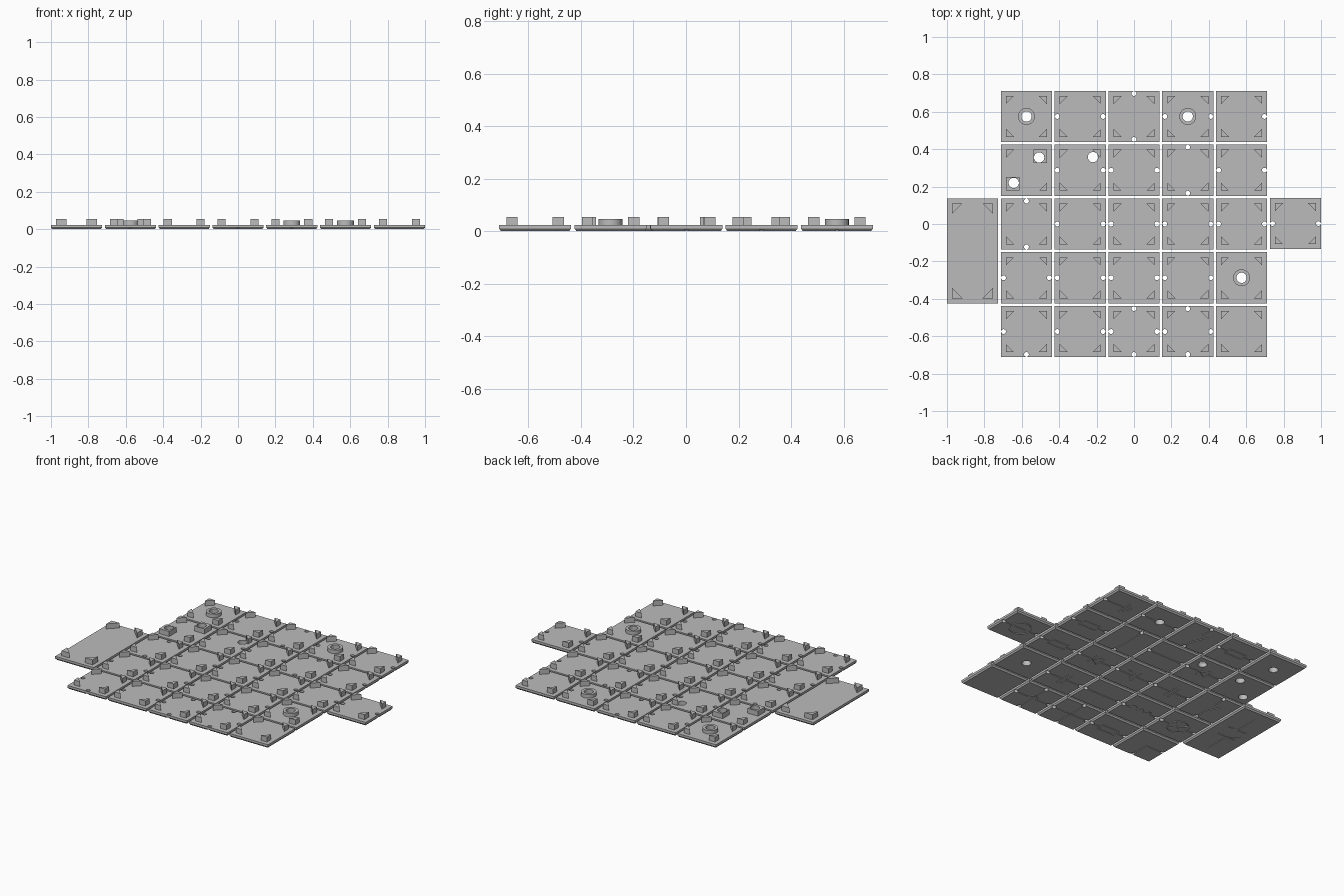
import bpy, bmesh, math
from mathutils import Matrix, Vector

if "Cube" in bpy.data.objects:
    bpy.data.objects.remove(bpy.data.objects["Cube"])

PITCH, TILE, TOP, PEG_TOP, RING_TOP = 0.2875, 0.273, 0.023, 0.055, 0.046
HOLE = TILE / 2 - 0.014          # small lead hole distance from tile centre
GROOVE_W, GROOVE_D = 0.007, 0.004

plastic = bpy.data.materials.new("grey plastic")
plastic.diffuse_color = (0.5, 0.5, 0.5, 1)
plastic.use_nodes = True
plastic.node_tree.nodes["Principled BSDF"].inputs["Base Color"].default_value = plastic.diffuse_color


def prism(bm, pts, z0, z1, inset=0.0):
    """Vertical prism of a counter-clockwise outline."""
    lo = [bm.verts.new((x, y, z0)) for x, y in pts]
    hi = [bm.verts.new((x, y, z1)) for x, y in pts]
    bm.faces.new(lo[::-1])
    bm.faces.new(hi)
    for i in range(len(pts)):
        j = (i + 1) % len(pts)
        bm.faces.new((lo[i], lo[j], hi[j], hi[i]))
    return lo


def rect(cx, cy, hx, hy):
    return [(cx - hx, cy - hy), (cx + hx, cy - hy), (cx + hx, cy + hy), (cx - hx, cy + hy)]


def disc(cx, cy, r, n=32):
    return [(cx + r * math.cos(2 * math.pi * i / n), cy + r * math.sin(2 * math.pi * i / n)) for i in range(n)]


def arc(cx, cy, r, a0, a1, n):
    return [(cx + r * math.cos(math.radians(a0 + (a1 - a0) * i / n)),
             cy + r * math.sin(math.radians(a0 + (a1 - a0) * i / n))) for i in range(n + 1)]


# Circuit symbols as polylines, with the leads running along x
def leads(s):
    return [[(-HOLE, 0), (-s, 0)], [(s, 0), (HOLE, 0)]]


def box_line(hx, hy):
    p = rect(0, 0, hx, hy)
    return [p + p[:1]]


SYMBOLS = {
    "blank": [],
    "wire": [[(-HOLE, 0), (HOLE, 0)]],
    "resistor": leads(0.06) + box_line(0.06, 0.025),
    "capacitor": leads(0.014) + [[(s, -0.05), (s, 0.05)] for s in (-0.014, 0.014)],
    "battery": leads(0.014) + [[(-0.014, -0.05), (-0.014, 0.05)], [(0.014, -0.025), (0.014, 0.025)],
                               [(0.04, 0.035), (0.065, 0.035)]],
    "diode": leads(0.03) + [[(-0.03, -0.035), (0.03, 0), (-0.03, 0.035), (-0.03, -0.035)],
                            [(0.03, -0.035), (0.03, 0.035)]],
    "coil": leads(0.075) + [arc(-0.05 + 0.05 * k, 0, 0.025, 180, 0, 8) for k in range(3)],
    "lamp": leads(0.065) + [arc(0, 0, 0.065, 0, 360, 24), [(-0.046, -0.046), (0.046, 0.046)],
                            [(-0.046, 0.046), (0.046, -0.046)]],
    "motor": leads(0.065) + [arc(0, 0, 0.065, 0, 360, 24), [(-0.035, 0), (0.035, 0)]],
    "switch": leads(0.05) + [[(-0.05, 0), (0.045, 0.045)]],
    "corner": [[(-HOLE, 0), (0, 0), (0, -HOLE)]],
    "cross": [[(-HOLE, 0), (HOLE, 0)], [(0, -HOLE), (0, HOLE)]],
    "bridge": [[(-HOLE, 0), (-0.03, 0)], arc(0, 0, 0.03, 180, 0, 8), [(0.03, 0), (HOLE, 0)],
               [(0, -HOLE), (0, HOLE)]],
    "ground": [[(HOLE, 0), (-0.02, 0)]] + [[(-0.02 - 0.02 * k, -0.05 + 0.018 * k),
                                            (-0.02 - 0.02 * k, 0.05 - 0.018 * k)] for k in range(3)],
    "button": leads(0.045),
    "holder": [[(0, 0.2), (0, 0.05), (0.06, 0)], [(0, -0.2), (0, -0.05), (-0.06, 0)],
               [(-0.06, 0.05), (0.06, 0.05)], [(-0.06, -0.05), (0.06, -0.05)]],
}
SIDES = {"L": (-HOLE, 0), "R": (HOLE, 0), "T": (0, HOLE), "B": (0, -HOLE)}


def finish(bm, name):
    bmesh.ops.recalc_face_normals(bm, faces=bm.faces)
    me = bpy.data.meshes.new(name)
    bm.to_mesh(me)
    bm.free()
    ob = bpy.data.objects.new(name, me)
    bpy.context.collection.objects.link(ob)
    return ob


def make_tile(kind, cx, cy, holes="", big=(), ring=False, squares=(), hy=TILE / 2, leg=0.043):
    hx, ch = TILE / 2, 0.007
    body = bmesh.new()
    # plate with a chamfered underside edge
    loops = [[body.verts.new((x, y, z)) for x, y in rect(0, 0, hx - i, hy - i)]
             for z, i in ((0, ch), (0.009, 0), (TOP, 0))]
    body.faces.new(loops[0][::-1])
    body.faces.new(loops[2])
    for a, b in zip(loops, loops[1:]):
        for i in range(4):
            body.faces.new((a[i], a[(i + 1) % 4], b[(i + 1) % 4], b[i]))
    # triangular corner pegs, or square sockets where given
    for sx in (-1, 1):
        for sy in (-1, 1):
            px, py = sx * (hx - 0.027), sy * (hy - 0.027)
            if (sx, sy) in squares:
                prism(body, rect(px - sx * 0.036, py - sy * 0.036, 0.036, 0.036), TOP - 0.004, PEG_TOP)
            else:
                tri = [(px, py), (px - sx * leg, py), (px, py - sy * leg)]
                prism(body, tri, TOP - 0.004, PEG_TOP)
    if ring:
        prism(body, disc(0, 0, 0.045), TOP - 0.004, RING_TOP)
    tile = finish(body, kind + "_tile")

    # cutter: lead holes, large holes and engraved symbol
    cut = bmesh.new()
    for s in holes:
        prism(cut, disc(*SIDES[s], 0.013, 16), -0.02, 0.08)
    for x, y in big:
        prism(cut, disc(x, y, 0.0275), -0.02, 0.08)
    turn = Matrix.Rotation(math.pi / 2 if holes == "TB" else 0, 2)
    for line in SYMBOLS[kind]:
        for p, q in zip(line, line[1:]):
            p, q = turn @ Vector(p), turn @ Vector(q)
            d = (q - p).normalized() * GROOVE_W / 2
            n = Vector((-d.y, d.x))
            prism(cut, [p - d - n, q + d - n, q + d + n, p - d + n], -0.01, GROOVE_D)
    if len(cut.verts):
        cutter = finish(cut, "cutter")
        cutter.hide_render = True
        mod = tile.modifiers.new("cut", "BOOLEAN")
        mod.operation, mod.solver, mod.object, mod.use_self = "DIFFERENCE", "EXACT", cutter, True
        dg = bpy.context.evaluated_depsgraph_get()
        me = bpy.data.meshes.new_from_object(tile.evaluated_get(dg))
        tile.modifiers.clear()
        tile.data = me
        bpy.data.objects.remove(cutter)
    else:
        cut.free()
    tile.data.materials.clear()
    tile.data.materials.append(plastic)
    tile.location = (cx, cy, 0)
    bpy.context.view_layer.objects.active = tile
    tile.select_set(True)
    bpy.ops.object.shade_smooth_by_angle(angle=math.radians(30))
    tile.select_set(False)


# Five by five board, rows from the back to the front
C = {"big": [(0, 0)], "ring": True}
rows = [
    [("blank", "", C), ("resistor", "LR"), ("switch", "TB"), ("button", "LR", C), ("ground", "R")],
    [("blank", "", {"big": [(0.068, 0.068), (-0.068, -0.068)], "squares": [(1, 1), (-1, -1)]}),
     ("diode", "LR", {"big": [(0.068, 0.07)]}), ("wire", "LR"), ("wire", "TB"), ("resistor", "LR")],
    [("switch", "TB"), ("capacitor", "LR"), ("battery", "LR"), ("diode", "LR"), ("resistor", "LR")],
    [("lamp", "LR"), ("coil", "LR"), ("wire", "LR"), ("capacitor", "LR"), ("blank", "", C)],
    [("corner", "LB"), ("resistor", "LR"), ("cross", "LRTB"), ("bridge", "LRTB"), ("blank", "")],
]
for r, row in enumerate(rows):
    for c, (kind, holes, *extra) in enumerate(row):
        make_tile(kind, (c - 2) * PITCH, (2 - r) * PITCH, holes, **(extra[0] if extra else {}))

# Side tiles
make_tile("motor", 0.8635, 0.002, "LR")
make_tile("holder", -0.8635, -0.144, hy=0.28, leg=0.055)
